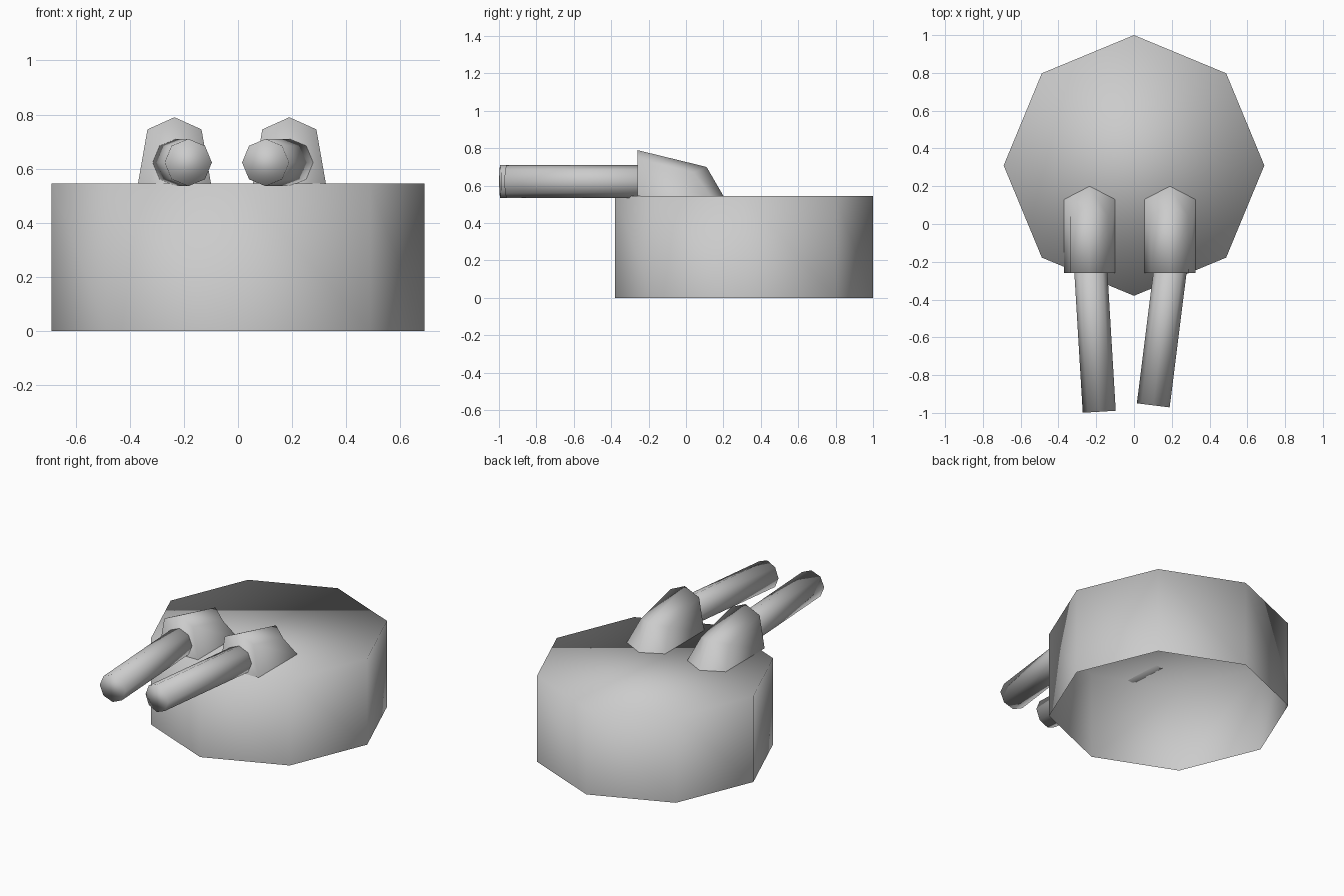
import bpy, bmesh
from mathutils import Vector, Matrix

if "Cube" in bpy.data.objects:
    bpy.data.objects.remove(bpy.data.objects["Cube"])

grey = bpy.data.materials.new("plain_grey")
grey.use_nodes = True
grey.diffuse_color = (0.6, 0.6, 0.6, 1)
grey.node_tree.nodes["Principled BSDF"].inputs["Base Color"].default_value = (0.6, 0.6, 0.6, 1)

DECK = 0.545


def finish(name, bm):
    """Turn the bmesh into a smooth-shaded grey object."""
    bmesh.ops.recalc_face_normals(bm, faces=bm.faces)
    for face in bm.faces:
        face.smooth = True
    mesh = bpy.data.meshes.new(name)
    bm.to_mesh(mesh)
    bm.free()
    mesh.materials.append(grey)
    obj = bpy.data.objects.new(name, mesh)
    bpy.context.collection.objects.link(obj)
    return obj


def octagon_prism(bm, start, end, radius):
    """Eight-sided prism between two points, closed at both ends."""
    axis = end - start
    turn = axis.to_track_quat('Z', 'Y').to_matrix().to_4x4()
    place = Matrix.Translation((start + end) / 2) @ turn
    bmesh.ops.create_cone(bm, cap_ends=True, segments=8, radius1=radius,
                          radius2=radius, depth=axis.length, matrix=place)


def barrel(name, rear, muzzle):
    bm = bmesh.new()
    octagon_prism(bm, Vector(rear), Vector(muzzle), 0.0875)
    finish(name, bm)


def housing(name, x):
    """Tapered hood with a ridge, flat front and pointed back."""
    base = [(-0.135, -0.26, DECK), (-0.135, 0.13, DECK), (0, 0.2, DECK),
            (0.135, 0.13, DECK), (0.135, -0.26, DECK)]
    crown = [(-0.1, -0.26, 0.745), (-0.1, 0.04, 0.67), (0, 0.11, 0.7),
             (0.1, 0.04, 0.67), (0.1, -0.26, 0.745)]
    bm = bmesh.new()
    low = [bm.verts.new(p) for p in base]
    high = [bm.verts.new(p) for p in crown]
    peak = bm.verts.new((0, -0.26, 0.79))
    for i in range(4):
        bm.faces.new((low[i], low[i + 1], high[i + 1], high[i]))
    # two roof slopes and the front
    bm.faces.new((high[0], high[1], high[2], peak))
    bm.faces.new((peak, high[2], high[3], high[4]))
    bm.faces.new((low[0], high[0], peak, high[4], low[4]))
    finish(name, bm).location.x = x


# octagonal drum, open underneath
bm = bmesh.new()
octagon_prism(bm, Vector((0, 0.31, 0)), Vector((0, 0.31, DECK)), 0.69)
floor = [f for f in bm.faces if f.calc_center_median().z < 0.01]
bmesh.ops.delete(bm, geom=floor, context='FACES_ONLY')
finish("drum_base", bm)

# twin guns, toed in by different amounts
housing("right_housing", -0.235)
housing("left_housing", 0.19)
barrel("right_barrel", (-0.24, -0.06, 0.6225), (-0.184, -0.994, 0.6225))
barrel("left_barrel", (0.215, -0.06, 0.6225), (0.102, -0.96, 0.6225))
